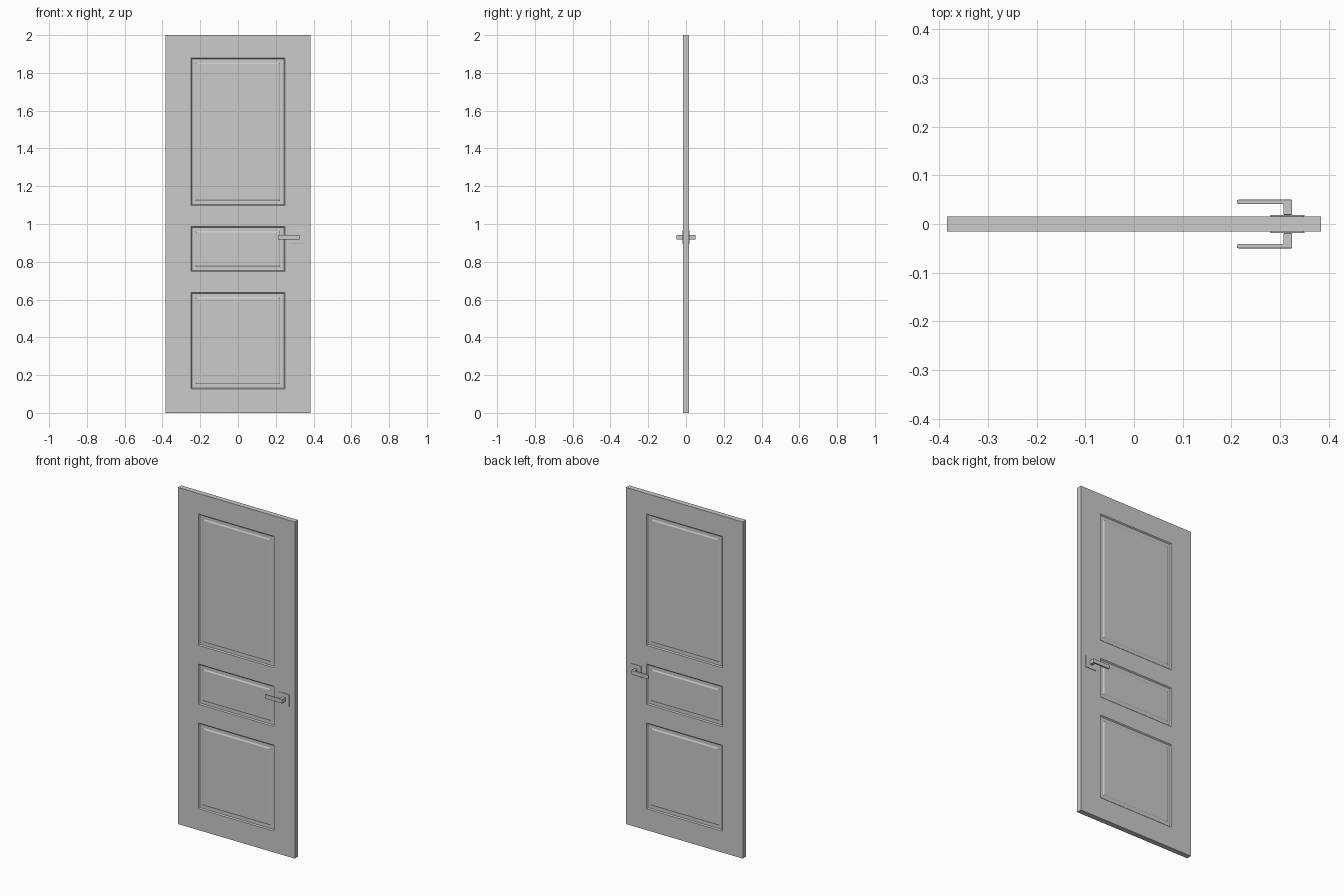
import bpy, bmesh

if "Cube" in bpy.data.objects:
    bpy.data.objects.remove(bpy.data.objects["Cube"])

HALF_W, HALF_T, HEIGHT = 0.384, 0.0155, 2.0


def finish(name, bm):
    bmesh.ops.recalc_face_normals(bm, faces=bm.faces)
    mesh = bpy.data.meshes.new(name)
    bm.to_mesh(mesh)
    bm.free()
    ob = bpy.data.objects.new(name, mesh)
    bpy.context.collection.objects.link(ob)
    return ob


# Door leaf: a gridded slab with fielded panels inset on both faces
xs = [-HALF_W, -0.25, 0.248, HALF_W]
zs = [0, 0.127, 0.637, 0.748, 0.987, 1.098, 1.878, HEIGHT]
bm = bmesh.new()
v = {(i, k): bm.verts.new((x, -HALF_T, z)) for i, x in enumerate(xs) for k, z in enumerate(zs)}
cells = {}
for i in range(3):
    for k in range(7):
        cells[i, k] = bm.faces.new((v[i, k], v[i + 1, k], v[i + 1, k + 1], v[i, k + 1]))
ext = bmesh.ops.extrude_face_region(bm, geom=bm.faces[:], use_keep_orig=True)
bmesh.ops.translate(bm, vec=(0, 2 * HALF_T, 0),
                    verts=[g for g in ext["geom"] if isinstance(g, bmesh.types.BMVert)])
bmesh.ops.recalc_face_normals(bm, faces=bm.faces)
for f in bm.faces[:]:
    c = f.calc_center_median()
    is_panel = abs(c.x) < 0.01 and any(abs(c.z - z) < 0.01 for z in (0.382, 0.8675, 1.488))
    if is_panel and abs(f.normal.y) > 0.9:
        # recess slope, flat margin, raised field
        for width, depth in ((0.008, -0.006), (0.027, 0.0), (0.010, 0.004)):
            bmesh.ops.inset_individual(bm, faces=[f], thickness=width, depth=depth)
finish("door_leaf", bm)


def add_box(name, lo, hi, bevel=0.0):
    bm = bmesh.new()
    bmesh.ops.create_cube(bm, size=1)
    for p in bm.verts:
        p.co = [lo[a] if p.co[a] < 0 else hi[a] for a in range(3)]
    ob = finish(name, bm)
    if bevel:
        mod = ob.modifiers.new("bevel", "BEVEL")
        mod.width, mod.segments = bevel, 2
    return ob


def add_lever(name, side):
    # L-shaped plan with a rounded tip, extruded upwards
    plan = [(0.325, 0.019), (0.325, 0.050), (0.215, 0.050), (0.2115, 0.048),
            (0.2115, 0.043), (0.215, 0.041), (0.307, 0.041), (0.307, 0.019)]
    bm = bmesh.new()
    face = bm.faces.new([bm.verts.new((x, y * side, 0.918)) for x, y in plan])
    ext = bmesh.ops.extrude_face_region(bm, geom=[face], use_keep_orig=True)
    bmesh.ops.translate(bm, vec=(0, 0, 0.024),
                        verts=[g for g in ext["geom"] if isinstance(g, bmesh.types.BMVert)])
    ob = finish(name, bm)
    mod = ob.modifiers.new("bevel", "BEVEL")
    mod.width, mod.segments = 0.0015, 2


# Handle sets on both faces
for side, label in ((-1, "front"), (1, "back")):
    ys = sorted((side * 0.015, side * 0.019))
    add_box("handle_plate_" + label, (0.281, ys[0], 0.895), (0.350, ys[1], 0.965), 0.001)
    add_lever("handle_lever_" + label, side)
